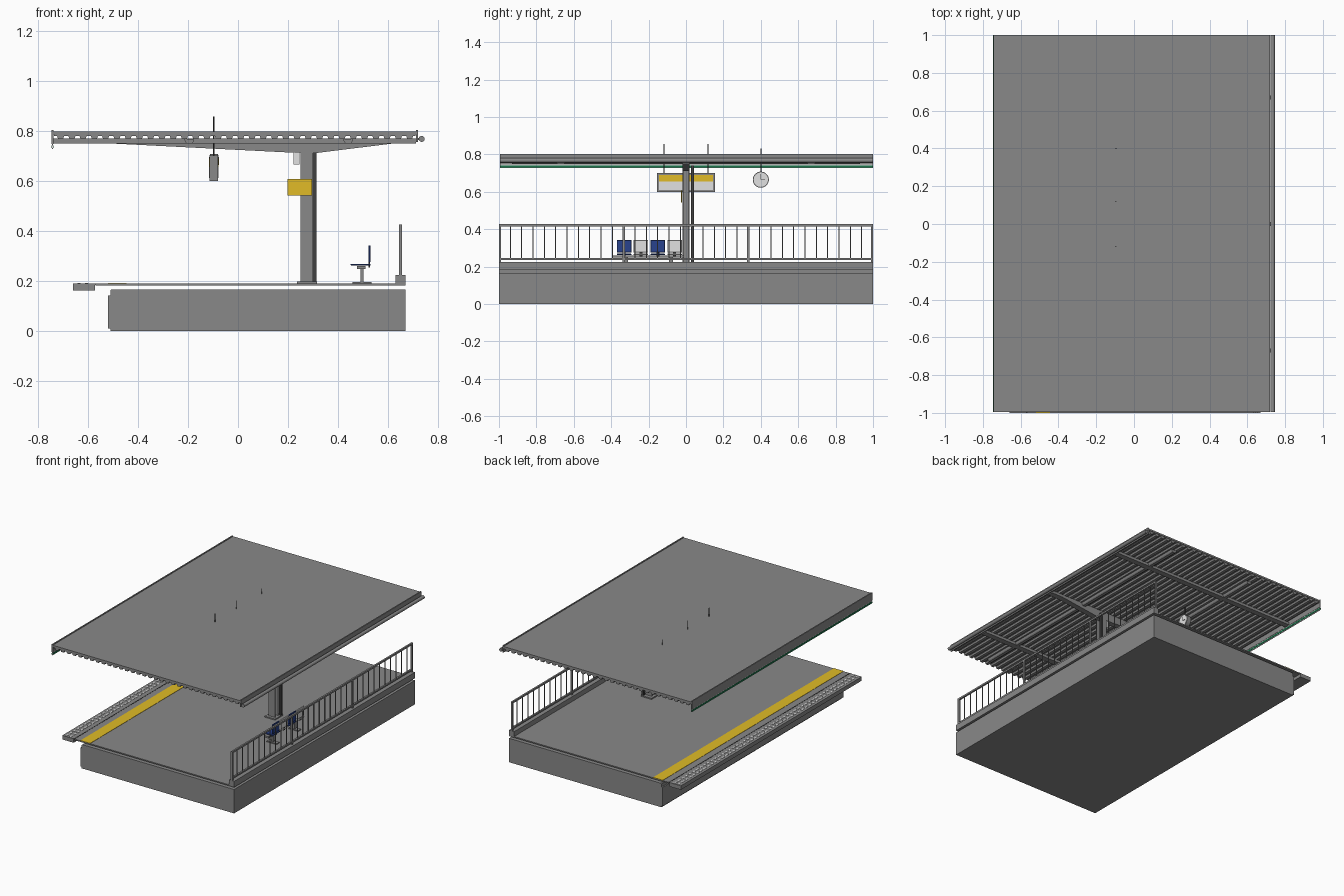
import bpy, bmesh, math
from mathutils import Matrix, Vector

cube = bpy.data.objects.get("Cube")
if cube:
    bpy.data.objects.remove(cube)


def material(name, r, g, b):
    m = bpy.data.materials.new(name)
    m.use_nodes = True
    m.diffuse_color = (r, g, b, 1)
    m.node_tree.nodes["Principled BSDF"].inputs["Base Color"].default_value = (r, g, b, 1)
    return m


grey = material("concrete grey", .25, .25, .25)
dark = material("dark grey", .05, .05, .05)
light = material("light grey", .75, .75, .75)
yellow = material("safety yellow", .75, .5, .02)
blue = material("seat blue", .022, .055, .27)
green = material("line green", .01, .18, .07)


def finish(name, bm, mat):
    bmesh.ops.recalc_face_normals(bm, faces=bm.faces)
    mesh = bpy.data.meshes.new(name)
    bm.to_mesh(mesh)
    bm.free()
    mesh.materials.append(mat)
    obj = bpy.data.objects.new(name, mesh)
    bpy.context.collection.objects.link(obj)
    return obj


def boxes(name, mat, *spans):
    """Each span is (x range, y range, z range)."""
    bm = bmesh.new()
    for span in spans:
        lo = Vector([r[0] for r in span])
        hi = Vector([r[1] for r in span])
        place = Matrix.Translation((lo + hi) / 2) @ Matrix.Diagonal(hi - lo).to_4x4()
        bmesh.ops.create_cube(bm, size=1, matrix=place)
    return finish(name, bm, mat)


def prism(name, mat, profile, y0, y1):
    """Extrude an xz outline along y."""
    bm = bmesh.new()
    face = bm.faces.new([bm.verts.new((x, y0, z)) for x, z in profile])
    out = bmesh.ops.extrude_face_region(bm, geom=[face])["geom"]
    verts = [v for v in out if isinstance(v, bmesh.types.BMVert)]
    bmesh.ops.translate(bm, verts=verts, vec=(0, y1 - y0, 0))
    return finish(name, bm, mat)


def rod(name, mat, start, end, radius, sides=12):
    a, b = Vector(start), Vector(end)
    bm = bmesh.new()
    turn = (b - a).to_track_quat("Z", "Y").to_matrix().to_4x4()
    bmesh.ops.create_cone(bm, cap_ends=True, segments=sides, radius1=radius, radius2=radius,
                          depth=(b - a).length, matrix=Matrix.Translation((a + b) / 2) @ turn)
    for f in bm.faces:
        f.smooth = len(f.verts) == 4
    for e in bm.edges:
        e.smooth = not any(len(f.verts) > 4 for f in e.link_faces)
    return finish(name, bm, mat)


def around(c, half):
    return (c - half, c + half)


FULL = (-1, 1)

# Platform base, floating deck and tactile edge
prism("platform_base", grey, [(-.51, 0), (.67, 0), (.67, .167), (-.505, .167), (-.51, .162)], *FULL)
boxes("base_facing", grey, ((-.52, -.51), FULL, (.01, .142)))
boxes("deck", grey, ((-.57, .67), FULL, (.182, .19)))
boxes("platform_edge", grey, ((-.66, -.572), FULL, (.162, .19)))
boxes("edge_joint", dark, ((-.572, -.565), FULL, (.184, .191)))
boxes("warning_stripe", yellow, ((-.52, -.445), FULL, (.189, .192)))
studs = [(around(x, .006), around(-.98 + i * .04, .012), (.189, .192))
         for x in (-.635, -.605) for i in range(50)]
boxes("edge_studs", light, *studs)

# Rear curb and railing
boxes("curb", grey, ((.63, .67), FULL, (.19, .224)))
rail_x = around(.65, .006)
boxes("railing_rails", grey, (rail_x, FULL, (.415, .427)), (rail_x, FULL, (.236, .246)))
boxes("railing_posts", grey,
      *[(rail_x, around(y, .006), (.22, .42)) for y in (-.994, -.333, .333, .994)])
boxes("railing_bars", grey,
      *[(around(.65, .0025), around(-1 + i * 2 / 33, .0025), (.24, .42)) for i in range(1, 33)])

# Canopy: flat sheet with a ribbed underside
ROOF_Y = (-.995, 1)
boxes("roof_sheet", grey, ((-.74, .715), ROOF_Y, (.786, .798)))
pitch, count = .045, 32
ribs = [(-.735, .788)]
for i in range(count):
    x = -.735 + i * pitch
    ribs += [(x + dx, z) for dx, z in ((0, .78), (.012, .78), (.016, .768), (.036, .768), (.04, .78))]
ribs += [(.71, .78), (.71, .788)]
prism("roof_ribs", grey, ribs, ROOF_Y[0] + .003, ROOF_Y[1] - .003)
boxes("platform_side_fascia", grey, ((-.745, -.737), ROOF_Y, (.747, .803)))
boxes("rear_fascia", grey, ((.712, .72), ROOF_Y, (.755, .803)))
rod("gutter", grey, (.734, ROOF_Y[0], .768), (.734, ROOF_Y[1], .768), .012, 16)
boxes("gutter_brackets", grey, *[((.715, .73), around(y, .01), (.764, .772)) for y in (-.67, 0, .67)])
boxes("line_sign", light, ((-.744, -.739), ROOF_Y, (.727, .75)))
boxes("line_sign_band", green, ((-.746, -.737), ROOF_Y, (.731, .742)))

# Roof frame, lights, column
boxes("cross_beams", grey, *[((-.737, .712), around(y, .02), (.75, .77)) for y in (-.67, 0, .67)])
prism("main_girder", grey, [(-.53, .751), (.24, .712), (.315, .712), (.63, .751)], -.02, .02)
for x in (-.195, .44):
    prism("ceiling_light", grey, [(x - .02, .768), (x - .016, .756), (x - .01, .75), (x + .01, .75),
                                  (x + .016, .756), (x + .02, .768)], -.93, .93)
boxes("column", grey, ((.25, .3), (-.02, -.014), (.19, .72)), ((.25, .3), (.014, .02), (.19, .72)),
      ((.27, .28), (-.015, .015), (.19, .72)))
boxes("column_foot", grey, ((.235, .315), (-.04, .045), (.19, .198)))
boxes("downpipe", dark, ((.3, .314), (.026, .042), (.19, .74)))
boxes("column_sign", yellow, ((.197, .295), (-.026, -.021), (.542, .608)))
boxes("speaker", light, ((.222, .246), (-.018, .018), (.665, .715)))

# Hanging direction sign, both sides alike
SX = -.096
boxes("hanging_sign_frame", grey, (around(SX, .017), around(0, .155), (.6, .702)))
for side in (-1, 1):
    face = around(SX + side * .017, .002)
    boxes("hanging_sign_band", yellow, (face, around(0, .144), (.655, .69)))
    boxes("hanging_sign_panel", light, (face, around(0, .144), (.611, .655)))
    rod("hanging_sign_rod", dark, (SX, side * .118, .7), (SX, side * .118, .857), .003, 8)

# Hanging clock
CY, CZ = .4, .665
rod("clock_case", grey, (SX - .016, CY, CZ), (SX + .016, CY, CZ), .043, 32)
rod("clock_face", light, (SX - .018, CY, CZ), (SX + .018, CY, CZ), .038, 32)
rod("clock_rod", dark, (SX, CY, CZ + .04), (SX, CY, .832), .003, 8)
hand = around(SX, .0195)
boxes("clock_hands", dark, (hand, around(CY, .002), (CZ, CZ + .03)),
      (hand, (CY, CY + .022), around(CZ, .002)))

# Bench with four seats in alternating colours
boxes("bench_beam", grey, ((.475, .51), (-.39, -.01), (.248, .26)))
for y in (-.32, -.08):
    boxes("bench_leg", grey, (around(.495, .006), around(y, .01), (.19, .25)),
          ((.457, .533), around(y, .015), (.19, .197)))
for i, colour in enumerate((blue, light, blue, light)):
    span = around(-.331 + i * .09, .039)
    seat = boxes("seat", colour, ((.45, .53), span, (.262, .269)), ((.522, .529), span, (.275, .343)))
    bevel = seat.modifiers.new("soft edges", "BEVEL")
    bevel.width = .002
    boxes("seat_bracket", dark, ((.522, .528), around(-.331 + i * .09, .008), (.255, .28)))
